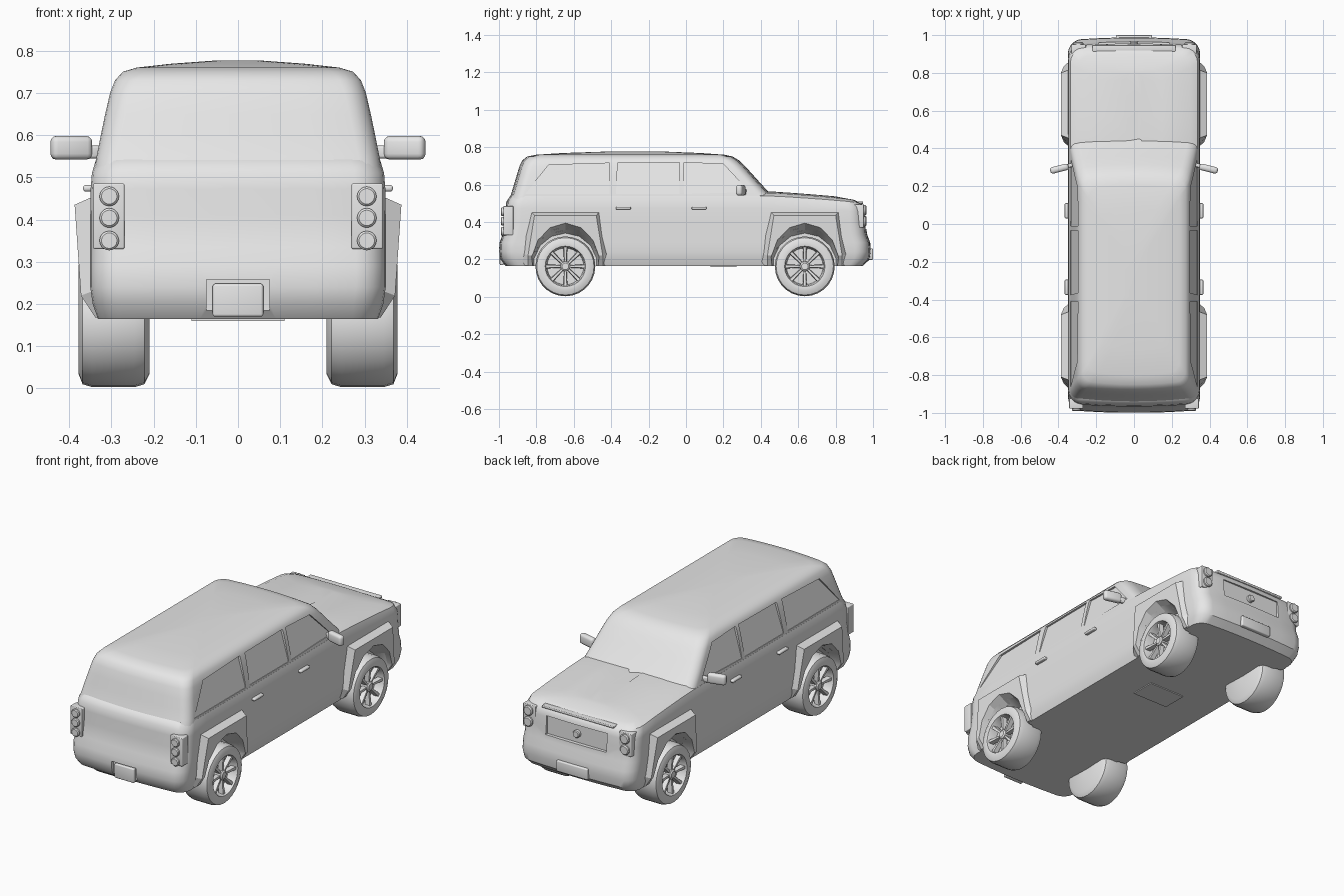
import bpy, bmesh, math
from mathutils import Matrix, Vector

if "Cube" in bpy.data.objects:
    bpy.data.objects.remove(bpy.data.objects["Cube"])

paint = bpy.data.materials.new("light_grey")
paint.diffuse_color = (0.8, 0.8, 0.8, 1)
paint.use_nodes = True
paint.node_tree.nodes["Principled BSDF"].inputs["Base Color"].default_value = paint.diffuse_color


def make(name, verts, faces):
    bm = bmesh.new()
    vs = [bm.verts.new(v) for v in verts]
    for f in faces:
        bm.faces.new([vs[i] for i in f])
    bmesh.ops.recalc_face_normals(bm, faces=bm.faces)
    me = bpy.data.meshes.new(name)
    bm.to_mesh(me)
    bm.free()
    me.materials.append(paint)
    ob = bpy.data.objects.new(name, me)
    bpy.context.collection.objects.link(ob)
    return ob


def activate(ob):
    bpy.ops.object.select_all(action='DESELECT')
    ob.select_set(True)
    bpy.context.view_layer.objects.active = ob


def smooth(ob, deg=35):
    activate(ob)
    bpy.ops.object.shade_smooth_by_angle(angle=math.radians(deg))
    return ob


def loft(name, rings, closed=False):
    n, m = len(rings[0]), len(rings)
    faces = [(k * n + i, k * n + (i + 1) % n, (k + 1) * n + (i + 1) % n, (k + 1) * n + i)
             for k in range(m - 1) for i in range(n)]
    faces += [tuple(range(n)), tuple(range((m - 1) * n, m * n))]
    return make(name, [p for r in rings for p in r], faces)


def box(name, c, size, bevel=0.0, rot_z=0.0):
    x, y, z = (s / 2 for s in size)
    R = Matrix.Translation(Vector(c)) @ Matrix.Rotation(rot_z, 4, 'Z')
    lo = [R @ Vector(p) for p in ((-x, -y, -z), (x, -y, -z), (x, y, -z), (-x, y, -z))]
    hi = [R @ Vector(p) for p in ((-x, -y, z), (x, -y, z), (x, y, z), (-x, y, z))]
    ob = loft(name, [lo, hi])
    if bevel:
        mod = ob.modifiers.new("bevel", 'BEVEL')
        mod.width, mod.segments = bevel, 3
        activate(ob)
        bpy.ops.object.modifier_apply(modifier="bevel")
        smooth(ob)
    return ob


def lamp(name, x, y0, y1, z, r):
    def circ(y, rr):
        return [(x + rr * math.cos(a * math.pi / 10), y, z + rr * math.sin(a * math.pi / 10)) for a in range(20)]
    return smooth(loft(name, [circ(y0, r), circ(y0 + (y1 - y0) * 0.85, r), circ(y1, r * 0.8)]))


def cut(ob, cutters):
    for c in cutters:
        mod = ob.modifiers.new("cut", 'BOOLEAN')
        mod.operation, mod.solver, mod.object = 'DIFFERENCE', 'EXACT', c
        activate(ob)
        bpy.ops.object.modifier_apply(modifier="cut")


# Rounded rectangle plan outline at one height, optionally tilted up toward the windscreen
def ring(z, yb, yf, hw, r, bow, tilt=0.0):
    def quarter(ye, s):
        pts = []
        for k in range(6):
            a = k * math.pi / 10
            x = hw - r + r * math.cos(a)
            pts.append((x, ye - s * (r * (1 - math.sin(a)) + bow * (x / hw) ** 2)))
        for k in (0.66, 0.33, 0):
            x = (hw - r) * k
            pts.append((x, ye - s * bow * (x / hw) ** 2))
        return pts
    back, front = quarter(yb, -1)[::-1], quarter(yf, 1)
    y0, y1 = back[-1][1], front[0][1]
    right = back + [(hw, y0 + (y1 - y0) * k / 16) for k in range(1, 16)] + front
    full = right + [(-x, y) for x, y in right[-2:0:-1]]
    w = min(1, max(0, (z - 0.42) / 0.09)) * tilt
    return [(x, y, z + w * min(1, max(0, (0.93 - y) / 0.48)) ** 0.7) for x, y in full]


# Lower body and cabin
body = loft("lower_body", [ring(*l, 0.015, 0.045) for l in (
    (0.165, -0.965, 0.945, 0.332, 0.06), (0.20, -0.993, 0.982, 0.344, 0.07),
    (0.24, -1.0, 0.988, 0.35, 0.07), (0.29, -0.997, 0.985, 0.35, 0.07),
    (0.335, -0.98, 0.968, 0.35, 0.07), (0.41, -0.967, 0.96, 0.35, 0.07),
    (0.455, -0.966, 0.957, 0.349, 0.07), (0.48, -0.96, 0.952, 0.346, 0.07),
    (0.50, -0.94, 0.938, 0.337, 0.07), (0.512, -0.90, 0.90, 0.30, 0.06),
    (0.517, -0.80, 0.82, 0.15, 0.05), (0.519, -0.80, 0.80, 0.04, 0.02))])
cabin = loft("cabin", [ring(*l, 0.02) for l in (
    (0.47, -0.962, 0.53, 0.345, 0.05), (0.50, -0.955, 0.50, 0.343, 0.05),
    (0.55, -0.935, 0.452, 0.335, 0.05), (0.60, -0.92, 0.405, 0.325, 0.05),
    (0.65, -0.905, 0.36, 0.3145, 0.05), (0.70, -0.89, 0.315, 0.303, 0.05),
    (0.73, -0.875, 0.283, 0.291, 0.05), (0.75, -0.85, 0.25, 0.273, 0.05),
    (0.76, -0.80, 0.205, 0.24, 0.05), (0.769, -0.66, 0.08, 0.16, 0.05),
    (0.777, -0.42, -0.12, 0.05, 0.02))])


# Fender flares and wheel arch cutters
arches, flares = [], []
for yc in (-0.645, 0.635):
    for s in (1, -1):
        def oval(x, w, h):
            return [(s * x, yc + w * math.cos((k + 0.5) * math.pi / 7),
                     0.165 + h * math.sin((k + 0.5) * math.pi / 7)) for k in range(14)]
        arches.append(loft("arch_cutter", [oval(0.29, 0.172, 0.176), oval(0.40, 0.19, 0.238)]))
        base = [(-0.25, 0.167), (-0.245, 0.24), (-0.19, 0.465)]
        outer = [(-0.2, 0.168, 0.338), (-0.2, 0.22, 0.372), (-0.165, 0.435, 0.387)]
        b = [(s * 0.32, yc + y, z) for y, z in base] + [(s * 0.32, yc - y, z) for y, z in base[::-1]]
        o = [(s * x, yc + y, z) for y, z, x in outer] + [(s * x, yc - y, z) for y, z, x in outer[::-1]]
        faces = [(0, 1, 4, 5), (1, 2, 3, 4), (6, 7, 10, 11), (7, 8, 9, 10)]
        faces += [(i, (i + 1) % 6, 6 + (i + 1) % 6, 6 + i) for i in range(6)]
        flares.append(make("fender_flare", b + o, faces))
        cut(flares[-1], [arches[-1]])
        smooth(flares[-1], 25)

# Grille and rear plate recesses
recesses = [box("grille_cutter", (0, 0.985, 0.412), (0.37, 0.08, 0.10)),
            box("rear_plate_cutter", (0, -1.01, 0.208), (0.15, 0.06, 0.10))]
cut(body, arches + recesses)

# Side windows pressed into the cabin
windows = []
for poly in ([(-0.86, 0.55), (-0.735, 0.705), (-0.41, 0.715), (-0.41, 0.55)],
             [(-0.375, 0.55), (-0.365, 0.715), (-0.035, 0.718), (-0.035, 0.55)],
             [(-0.01, 0.55), (-0.01, 0.718), (0.20, 0.71), (0.34, 0.56)]):
    for s in (1, -1):
        inner = [(s * (0.333 - 0.21 * (z - 0.55) - 0.07 * (z - 0.54)), y, z) for y, z in poly]
        windows.append(loft("window_cutter", [inner, [(s * 0.42, y, z) for y, z in poly]]))
cut(cabin, windows)
smooth(body)
smooth(cabin)
for c in arches + recesses + windows:
    bpy.data.objects.remove(c)

# Wheels: lathed tyre and rim, hub and spokes
profile = [(0.01, 0.215), (0.13, 0.21), (0.153, 0.222), (0.16, 0.245), (0.16, 0.345), (0.153, 0.368),
           (0.128, 0.378), (0.108, 0.375), (0.103, 0.362), (0.098, 0.325), (0.01, 0.325)]
for yc in (-0.645, 0.635):
    for s in (1, -1):
        def polar(x, r, a):
            return (s * x, yc + r * math.cos(a), 0.163 + r * math.sin(a))
        smooth(loft("wheel", [[polar(x, r, k * math.pi / 14) for k in range(28)] for r, x in profile]))
        smooth(loft("wheel_hub", [[polar(x, r, k * math.pi / 6) for k in range(12)]
                                  for x, r in ((0.32, 0.028), (0.362, 0.026), (0.368, 0.018))]))
        for k in range(8):
            a = k * math.pi / 4
            def section(r, w, x):
                return [polar(x - 0.025, r, a - w), polar(x, r, a - w * 0.7),
                        polar(x, r, a + w * 0.7), polar(x - 0.025, r, a + w)]
            loft("wheel_spoke", [section(0.02, 0.35, 0.358), section(0.104, 0.11, 0.366)])

# Paired details: mirrors, handles, head and tail lamps
for s in (1, -1):
    box("wing_mirror", (s * 0.395, 0.293, 0.57), (0.10, 0.035, 0.056), 0.014, -s * 0.25)
    box("mirror_arm", (s * 0.34, 0.31, 0.56), (0.05, 0.02, 0.03), 0.006, -s * 0.25)
    for y in (-0.335, 0.07):
        box("door_handle", (s * 0.354, y, 0.474), (0.026, 0.08, 0.015), 0.006)
    box("tail_lamp_panel", (s * 0.306, -0.95, 0.408), (0.074, 0.054, 0.155), 0.004)
    for z in (0.455, 0.404, 0.35):
        lamp("tail_lamp", s * 0.305, -0.96, -0.99, z, 0.023)
    box("headlamp_panel", (s * 0.293, 0.925, 0.432), (0.076, 0.052, 0.125), 0.004)
    for z in (0.463, 0.403):
        lamp("headlamp", s * 0.295, 0.93, 0.964, z, 0.027)

# Centre details: plates, bonnet trim, grille knob, underside panel
box("rear_plate", (0, -0.985, 0.209), (0.12, 0.022, 0.078), 0.006)
box("front_plate", (0, 0.985, 0.228), (0.19, 0.03, 0.06), 0.006)
box("bonnet_trim", (0, 0.93, 0.503), (0.44, 0.035, 0.013), 0.004)
lamp("grille_knob", 0, 0.93, 0.965, 0.412, 0.02)
box("underside_panel", (0, 0.20, 0.164), (0.22, 0.14, 0.008))
